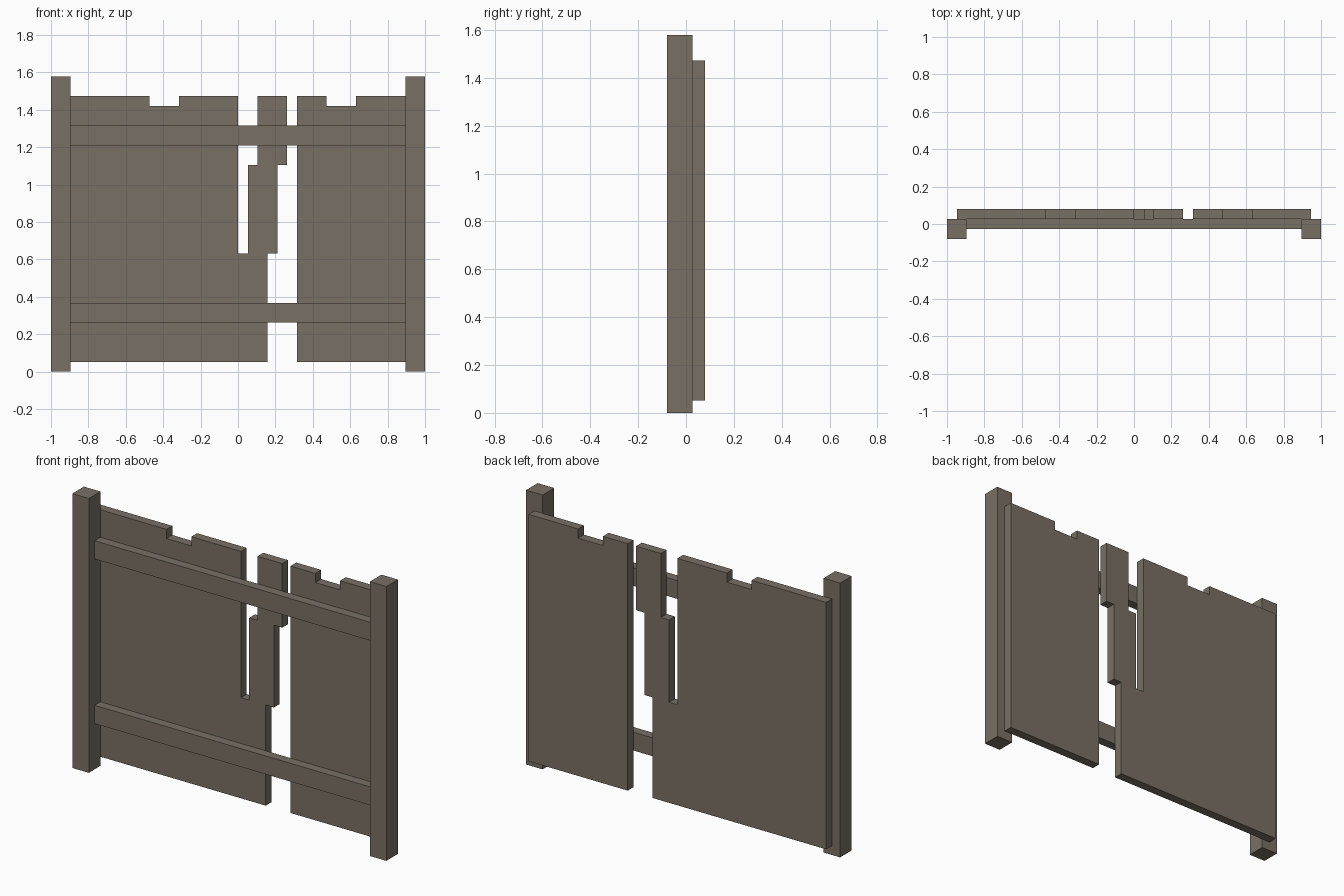
import bpy
import bmesh

U = 1 / 19  # one grid unit of the fence

cube = bpy.data.objects.get("Cube")
if cube:
    bpy.data.objects.remove(cube, do_unlink=True)

# Weathered wood colour
wood = bpy.data.materials.new("weathered_wood")
wood.use_nodes = True
colour = (0.19, 0.162, 0.13, 1)
wood.diffuse_color = colour
wood.node_tree.nodes["Principled BSDF"].inputs["Base Color"].default_value = colour


def extrude_outline(name, outline, front, back):
    """Extrude an x-z outline (grid units) from y=front to y=back."""
    bm = bmesh.new()
    face = bm.faces.new([bm.verts.new((x * U, front * U, z * U)) for x, z in outline])
    result = bmesh.ops.extrude_face_region(bm, geom=[face])
    moved = [v for v in result["geom"] if isinstance(v, bmesh.types.BMVert)]
    bmesh.ops.translate(bm, verts=moved, vec=(0, (back - front) * U, 0))
    bmesh.ops.recalc_face_normals(bm, faces=bm.faces)
    mesh = bpy.data.meshes.new(name)
    bm.to_mesh(mesh)
    bm.free()
    mesh.materials.append(wood)
    obj = bpy.data.objects.new(name, mesh)
    bpy.context.collection.objects.link(obj)
    return obj


def box(name, x0, x1, z0, z1, front, back):
    return extrude_outline(name, [(x0, z0), (x1, z0), (x1, z1), (x0, z1)], front, back)


# Posts
box("right_post", -19, -17, 0, 30, -1.5, 0.5)
box("left_post", 17, 19, 0, 30, -1.5, 0.5)

# Rails between the posts
box("lower_rail", -17, 17, 5, 7, -0.5, 0.5)
box("upper_rail", -17, 17, 23, 25, -0.5, 0.5)

# Wide boarding with the broken, shifted plank rising from its edge
extrude_outline("right_boards_and_broken_plank", [
    (-18, 1), (3, 1), (3, 12), (4, 12), (4, 21), (5, 21), (5, 28), (2, 28),
    (2, 21), (1, 21), (1, 12), (0, 12), (0, 28), (-6, 28), (-6, 27),
    (-9, 27), (-9, 28), (-18, 28)], 0.5, 1.5)

# Narrow boarding with one short plank
extrude_outline("left_boards", [
    (6, 1), (18, 1), (18, 28), (12, 28), (12, 27), (9, 27), (9, 28), (6, 28)], 0.5, 1.5)
